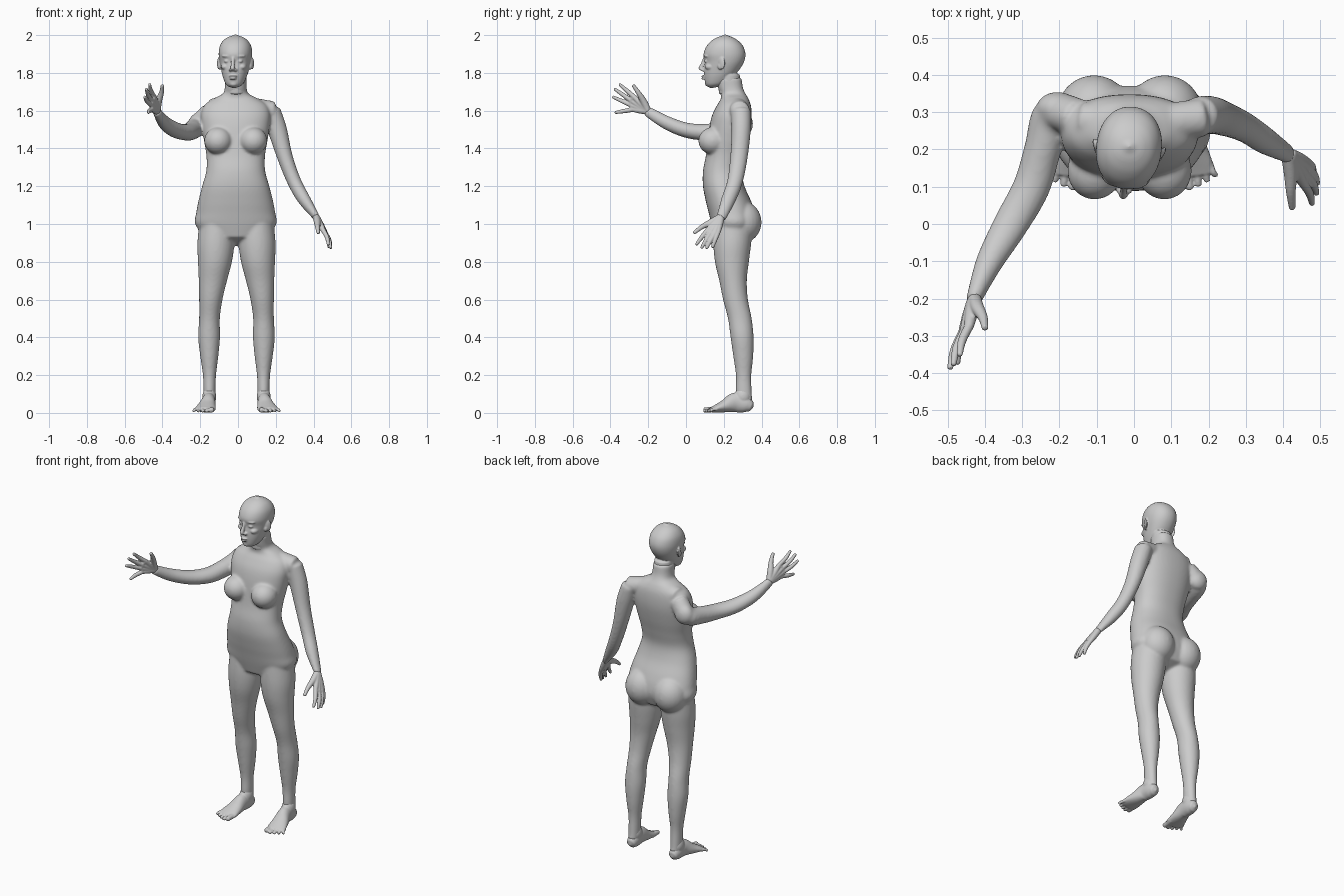
import bpy, bmesh, math
from mathutils import Vector, Matrix


def spline(pts, steps):
    """Catmull-Rom interpolation of tuples (position and radii together)."""
    out = []
    n = len(pts)
    for i in range(n - 1):
        p0, p1, p2, p3 = pts[max(i - 1, 0)], pts[i], pts[i + 1], pts[min(i + 2, n - 1)]
        for s in range(steps):
            t = s / steps
            out.append([0.5 * (2 * b + (c - a) * t + (2 * a - 5 * b + 4 * c - d) * t * t
                               + (3 * b - a - 3 * c + d) * t ** 3)
                        for a, b, c, d in zip(p0, p1, p2, p3)])
    return out + [list(pts[-1])]


def tube(bm, pts, flat=False, ref=(1, 0, 0), n=2.0, steps=5, seg=32):
    """Closed loft through (x, y, z, a, b) sections; flat keeps sections level."""
    secs = spline(pts, steps)
    cen = [Vector(s[:3]) for s in secs]
    rings = []
    for i, s in enumerate(secs):
        t = (cen[min(i + 1, len(cen) - 1)] - cen[max(i - 1, 0)]).normalized()
        if flat:
            u, v = Vector((1, 0, 0)), Vector((0, 1, 0))
        else:
            u = Vector(ref)
            u = (u - t * t.dot(u)).normalized()
            v = t.cross(u)
        ring = []
        for k in range(seg):
            c, d = math.cos(2 * math.pi * k / seg), math.sin(2 * math.pi * k / seg)
            c = math.copysign(abs(c) ** (2 / n), c)
            d = math.copysign(abs(d) ** (2 / n), d)
            ring.append(bm.verts.new(cen[i] + u * s[3] * c + v * s[4] * d))
        rings.append(ring)
    for r, q in zip(rings, rings[1:]):
        for k in range(seg):
            m = (k + 1) % seg
            bm.faces.new((r[k], r[m], q[m], q[k]))
    # rounded ends
    for ring, c, d, s in ((rings[0], cen[0], cen[0] - cen[1], secs[0]),
                          (rings[-1], cen[-1], cen[-1] - cen[-2], secs[-1])):
        tip = bm.verts.new(c + d.normalized() * 0.5 * min(s[3], s[4]))
        for k in range(seg):
            bm.faces.new((ring[k], ring[(k + 1) % seg], tip))


def ball(bm, c, r, rot=0.0):
    m = Matrix.Translation(c) @ Matrix.Rotation(rot, 4, 'Z') @ Matrix.Diagonal((*r, 1))
    bmesh.ops.create_uvsphere(bm, u_segments=24, v_segments=16, radius=1, matrix=m)


def finish(bm, name, voxel, smooth):
    """Fuse the overlapping volumes into one skin and soften the joins."""
    bmesh.ops.recalc_face_normals(bm, faces=bm.faces)
    me = bpy.data.meshes.new(name)
    bm.to_mesh(me)
    bm.free()
    ob = bpy.data.objects.new(name, me)
    bpy.context.collection.objects.link(ob)
    rm = ob.modifiers.new("fuse", 'REMESH')
    rm.mode = 'VOXEL'
    rm.voxel_size = voxel
    rm.use_smooth_shade = True
    sm = ob.modifiers.new("soften", 'SMOOTH')
    sm.factor = 0.5
    sm.iterations = smooth
    return ob


def level(rings, x):
    """(z, front y, back y, half width) -> loft sections."""
    return [(x, (f + b) / 2, z, w, (b - f) / 2) for z, f, b, w in rings]


CX, LX = -0.012, -0.008

# --- body: torso, neck, bust, hips, legs and arms fused together
bm = bmesh.new()
tube(bm, level([
    (0.93, .155, .345, .165), (1.0, .135, .37, .215), (1.06, .12, .365, .209),
    (1.12, .105, .345, .198), (1.2, .09, .31, .178), (1.28, .09, .295, .156),
    (1.36, .105, .31, .155), (1.44, .115, .33, .168), (1.52, .125, .345, .18),
    (1.58, .14, .348, .183), (1.63, .165, .343, .165), (1.665, .185, .33, .115),
    (1.69, .182, .315, .068), (1.72, .17, .302, .058), (1.77, .16, .295, .057)], CX),
    flat=True, n=2.25, seg=48)
# collar and shoulder line
tube(bm, [(-.14, .28, 1.615, .05, .048), (CX, .265, 1.63, .05, .05), (.185, .285, 1.6, .052, .05)],
     ref=(0, 1, 0))
ball(bm, (-.205, .31, 1.53), (.058, .045, .06))
for s in (-1, 1):
    ball(bm, (CX + s * .092, .145, 1.44), (.075, .08, .073), s * .2)
    ball(bm, (CX + s * .095, .3, 1.01), (.1, .1, .11))
    tube(bm, [(LX + s * x, y, z, a, b) for z, x, y, a, b in (
        (1.02, .105, .25, .09, .1), (.9, .109, .245, .098, .1), (.8, .114, .243, .09, .09),
        (.7, .125, .249, .075, .073), (.6, .136, .262, .062, .066), (.5, .143, .285, .055, .063),
        (.4, .145, .297, .058, .061), (.3, .144, .303, .048, .053), (.2, .143, .305, .035, .041),
        (.12, .143, .306, .032, .042), (.06, .143, .31, .031, .042))], flat=True)
    ball(bm, (LX + s * .14, .245, .53), (.036, .028, .05))
# lowered arm
tube(bm, [(.175, .29, 1.6, .05, .053), (.208, .292, 1.5, .051, .051), (.25, .28, 1.35, .041, .046),
          (.3, .258, 1.22, .037, .041), (.35, .225, 1.13, .034, .038), (.405, .193, 1.05, .021, .029),
          (.415, .185, 1.035, .02, .028)])
# raised arm
tube(bm, [(-.15, .285, 1.59, .052, .05), (-.215, .295, 1.52, .055, .052), (-.245, .2, 1.495, .05, .049),
          (-.275, .1, 1.486, .05, .044), (-.33, 0, 1.497, .047, .04), (-.387, -.1, 1.535, .037, .036),
          (-.425, -.19, 1.587, .023, .029), (-.43, -.205, 1.597, .021, .028)])
finish(bm, "body", 0.007, 10)

# --- head with face and ears, turned slightly to one side
bm = bmesh.new()
tube(bm, level([
    (1.727, .115, .17, .028), (1.742, .103, .21, .046), (1.78, .097, .25, .063),
    (1.82, .096, .285, .074), (1.86, .1, .308, .083), (1.9, .093, .315, .088),
    (1.94, .108, .303, .083), (1.97, .135, .277, .066), (1.988, .165, .248, .042),
    (1.996, .19, .225, .02)], 0), flat=True, n=2.15, seg=48)
tube(bm, [(0, .235, 1.69, .055, .06), (0, .225, 1.79, .055, .06)], flat=True)
# nose
tube(bm, [(0, .1, 1.885, .009, .008), (0, .091, 1.855, .009, .011), (0, .078, 1.825, .012, .013),
          (0, .085, 1.813, .014, .01)], flat=True)
# lips and chin
ball(bm, (0, .095, 1.782), (.023, .016, .0055))
ball(bm, (0, .097, 1.77), (.019, .017, .006))
ball(bm, (0, .117, 1.742), (.022, .017, .015))
for s in (-1, 1):
    ball(bm, (s * .014, .092, 1.815), (.009, .011, .008))
    ball(bm, (s * .035, .113, 1.862), (.015, .013, .009))
    ball(bm, (s * .036, .112, 1.889), (.028, .014, .007), s * .35)
    ball(bm, (s * .046, .135, 1.832), (.022, .03, .018))
    # ear
    ball(bm, (s * .088, .2, 1.85), (.008, .02, .033), s * -.45)
    ball(bm, (s * .08, .19, 1.835), (.012, .013, .018))
turn = (Matrix.Translation((CX - .002, .2, 0)) @ Matrix.Rotation(math.radians(-7), 4, 'Z')
        @ Matrix.Translation((0, -.2, 0)))
bm.transform(turn)
finish(bm, "head", 0.004, 4)


# --- hands: palm struts, knuckle ridge, four fingers and a thumb
def hand(name, wrist, knuckles, tips, thumb, curl):
    bm = bmesh.new()
    w, curl = Vector(wrist), Vector(curl)
    for k, t in zip(knuckles, tips):
        k, t = Vector(k), Vector(t)
        tube(bm, [(*w.lerp(k, .1), .019, .019), (*w.lerp(k, .6), .017, .017), (*k, .013, .013)], seg=16)
        tube(bm, [(*k, .0125, .0125), (*(k.lerp(t, .5) + curl), .0115, .0115), (*t, .008, .008)], seg=16)
    tube(bm, [(*k, .012, .012) for k in knuckles], seg=16)
    tube(bm, [(*w.lerp(Vector(k), .6), .015, .015) for k in knuckles], seg=16)
    tube(bm, [(*w, .018, .018)] + [(*p, r, r) for p, r in zip(thumb, (.018, .013, .009))], seg=16)
    finish(bm, name, 0.0035, 3)


hand("raised_hand", (-.428, -.2, 1.597),
     [(-.443, -.275, 1.673), (-.455, -.288, 1.652), (-.459, -.29, 1.629), (-.455, -.28, 1.606)],
     [(-.468, -.352, 1.74), (-.485, -.378, 1.715), (-.494, -.388, 1.673), (-.474, -.375, 1.59)],
     [(-.42, -.225, 1.65), (-.405, -.252, 1.695), (-.4, -.28, 1.735)], (-.006, 0, 0))
hand("lowered_hand", (.412, .187, 1.04),
     [(.452, .112, .965), (.461, .13, .953), (.464, .152, .95), (.459, .17, .956)],
     [(.478, .054, .89), (.49, .082, .873), (.492, .108, .871), (.482, .14, .876)],
     [(.42, .135, 1.01), (.421, .085, .985), (.425, .042, .952)], (.006, 0, .002))

# --- feet with toes, mirrored
for s, name in ((-1, "right_foot"), (1, "left_foot")):
    bm = bmesh.new()
    tube(bm, [(LX + s * x, y, z, a, b) for x, y, z, a, b in (
        (.143, .345, .033, .026, .028), (.144, .315, .045, .034, .044), (.147, .26, .055, .036, .052),
        (.156, .205, .036, .047, .034), (.164, .16, .023, .055, .021), (.168, .132, .016, .052, .013))])
    ball(bm, (LX + s * .144, .3, .085), (.037, .045, .05))
    for i in range(5):
        r = .015 if i == 0 else .0105 - .0005 * i
        x0, x1 = .128 + .021 * i, .134 + .0235 * i
        tip = (.097, .094, .103, .115, .13)[i]
        tube(bm, [(LX + s * x0, .165, .02, r, r), (LX + s * (x0 + x1) / 2, .14, .018, r, r),
                  (LX + s * x1, tip, r, r, r * .9)], seg=16)
    finish(bm, name, 0.004, 4)
